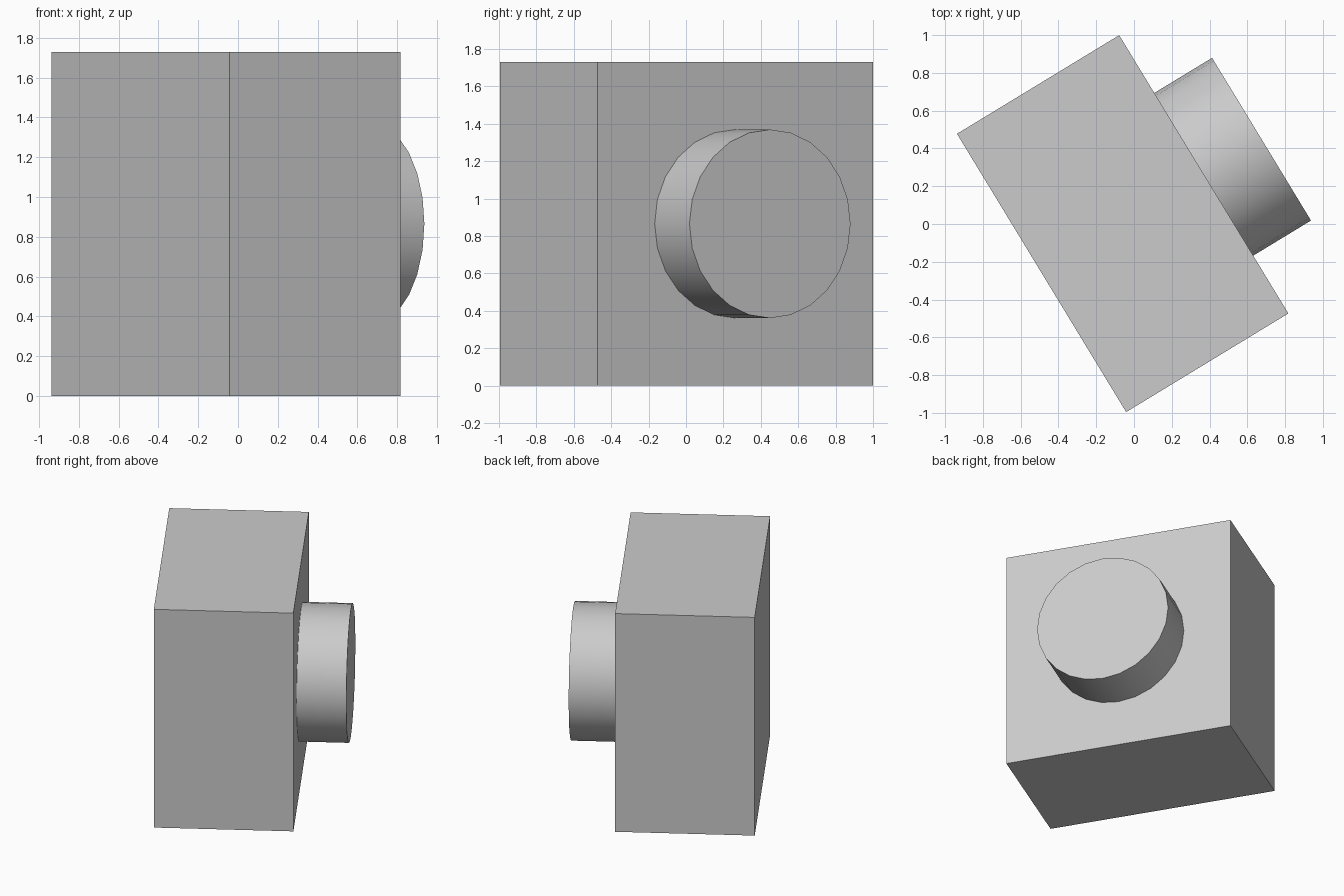
import bpy
import math
from mathutils import Matrix, Vector

cube = bpy.data.objects.get("Cube")
if cube:
    bpy.data.objects.remove(cube, do_unlink=True)

WIDTH, LENGTH, HEIGHT = 1.005, 1.724, 1.73
RADIUS, DEPTH, OVERLAP = 0.504, 0.358, 0.02

grey = bpy.data.materials.new("light grey")
grey.use_nodes = True
colour = (0.6, 0.6, 0.6, 1)
grey.diffuse_color = colour
grey.node_tree.nodes["Principled BSDF"].inputs["Base Color"].default_value = colour

# Whole model is turned about the vertical axis
placement = Matrix.Translation((-0.06, 0.002, HEIGHT / 2)) @ Matrix.Rotation(math.radians(31.3), 4, "Z")


def finish(name, local):
    obj = bpy.context.object
    obj.name = name
    obj.data.materials.append(grey)
    obj.matrix_world = placement @ local
    return obj


# Block body
bpy.ops.mesh.primitive_cube_add(size=1)
finish("body_block", Matrix.Diagonal((WIDTH, LENGTH, HEIGHT, 1)))

# Round boss, centred on the side face and seated slightly into it
bpy.ops.mesh.primitive_cylinder_add(vertices=24, radius=RADIUS, depth=DEPTH + OVERLAP)
offset = Vector((WIDTH / 2 + (DEPTH - OVERLAP) / 2, 0, 0))
finish("round_boss", Matrix.Translation(offset) @ Matrix.Rotation(math.pi / 2, 4, "Y"))
bpy.ops.object.shade_smooth_by_angle(angle=math.radians(30))
